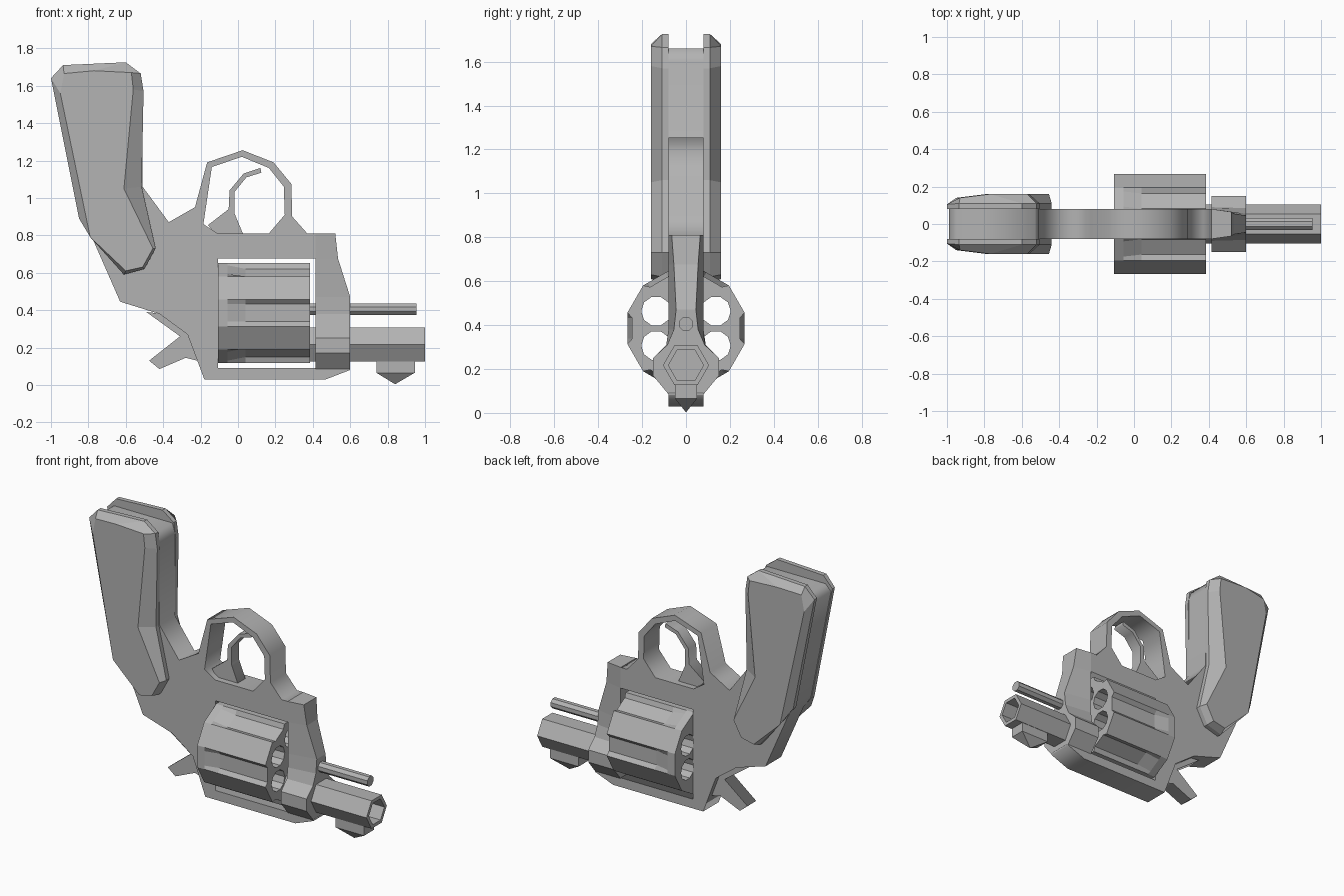
import bpy, bmesh
from math import sin, cos, tan, radians, pi
from mathutils import Vector

if "Cube" in bpy.data.objects:
    bpy.data.objects.remove(bpy.data.objects["Cube"])

steel = bpy.data.materials.new("grey_steel")
steel.use_nodes = True
GREY = (0.45, 0.45, 0.45, 1)
steel.diffuse_color = GREY
steel.node_tree.nodes["Principled BSDF"].inputs["Base Color"].default_value = GREY

AXIS_Z = 0.385    # cylinder axis height
BARREL_Z = 0.217  # barrel axis height


def plate(name, loops, half):
    """Flat plate in the xz plane; loops after the first are holes."""
    curve = bpy.data.curves.new(name, 'CURVE')
    curve.dimensions = '2D'
    curve.fill_mode = 'BOTH'
    curve.extrude = half
    for loop in loops:
        spline = curve.splines.new('POLY')
        spline.points.add(len(loop) - 1)
        for p, (x, z) in zip(spline.points, loop):
            p.co = (x, z, 0, 1)
        spline.use_cyclic_u = True
    obj = bpy.data.objects.new(name, curve)
    bpy.context.collection.objects.link(obj)
    obj.rotation_euler.x = pi / 2
    bpy.ops.object.select_all(action='DESELECT')
    obj.select_set(True)
    bpy.context.view_layer.objects.active = obj
    bpy.ops.object.convert(target='MESH')
    obj.data.materials.clear()
    obj.data.materials.append(steel)
    return obj


def loft(name, rings):
    """Skin matching rings of points and cap both ends."""
    bm = bmesh.new()
    rows = [[bm.verts.new(p) for p in ring] for ring in rings]
    n = len(rows[0])
    for a, b in zip(rows, rows[1:]):
        for i in range(n):
            j = (i + 1) % n
            bm.faces.new((a[i], a[j], b[j], b[i]))
    bm.faces.new(rows[0])
    bm.faces.new(rows[-1])
    bmesh.ops.recalc_face_normals(bm, faces=bm.faces)
    mesh = bpy.data.meshes.new(name)
    bm.to_mesh(mesh)
    bm.free()
    obj = bpy.data.objects.new(name, mesh)
    bpy.context.collection.objects.link(obj)
    mesh.materials.append(steel)
    return obj


def ring(x, radius, sides, y=0, z=0, turn=0):
    return [(x, y + radius * cos(2 * pi * i / sides + turn),
             z + radius * sin(2 * pi * i / sides + turn)) for i in range(sides)]


def cut(target, cutter):
    cutter.hide_render = True
    cutter.hide_viewport = True
    mod = target.modifiers.new("cut", 'BOOLEAN')
    mod.operation = 'DIFFERENCE'
    mod.solver = 'EXACT'
    mod.object = cutter


# Frame with trigger guard opening
frame = [(-.18, .03), (.47, .03), (.60, .08), (.60, .09), (-.107, .09),
         (-.107, .675), (.415, .675), (.415, .81), (.37, .81), (.29, .90),
         (.285, 1.075), (.19, 1.19), (.025, 1.255), (-.165, 1.19),
         (-.23, .95), (-.37, .87), (-.51, 1.06), (-.51, 1.60), (-.53, 1.66),
         (-.95, 1.66), (-.99, 1.62), (-.845, .89), (-.79, .81),
         (-.63, .445), (-.42, .38), (-.27, .27)]
guard_hole = [(-.185, .86), (-.14, 1.165), (.02, 1.22), (.165, 1.16),
              (.245, 1.06), (.25, .91), (.165, .81), (-.11, .81)]
plate("frame", [frame, guard_hole], .08)

# Front post: height, front x, rear half width, front half width
post = [(.81, .52, .08, .065), (.675, .535, .08, .055), (.47, .60, .08, .045),
        (.38, .60, .08, .055), (.31, .60, .09, .085), (.25, .60, .15, .15),
        (.17, .60, .15, .15), (.085, .60, .08, .08)]
loft("front_post", [[(.415, -r, z), (.415, r, z), (x, f, z), (x, -f, z)]
                    for z, x, r, f in post])


# Fluted cylinder
def fluted_ring(x, depth):
    pts = []
    for k in range(6):
        a = radians(60 * k)
        for t, inner in ((-15, False), (-10, True), (10, True), (15, False)):
            r = .267 - (depth if inner else 0)
            s = .267 * tan(radians(t))
            pts.append((x, r * cos(a) - s * sin(a),
                        AXIS_Z + r * sin(a) + s * cos(a)))
    return pts


cylinder = loft("cylinder", [fluted_ring(-.107, 0), fluted_ring(-.055, 0),
                             fluted_ring(.04, .022), fluted_ring(.385, .022)])
for k in range(6):
    a = radians(30 + 60 * k)
    bore = ring(0, .068, 10, .157 * cos(a), AXIS_Z + .157 * sin(a))
    cut(cylinder, loft("chamber_cutter", [[(x, y, z) for _, y, z in bore]
                                          for x in (-.3, .5)]))

# Barrel with open muzzle
loft("barrel", [ring(x, r, 6, 0, BARREL_Z) for x, r in
                ((.385, .105), (1.0, .105), (1.0, .08), (.65, .08))])

# Ejector rod
loft("ejector_rod", [ring(x, .034, 8, 0, .405, pi / 8) for x in (.37, .955)])

# Pointed front sight
sight = [[(.74, -.05, z), (.945, -.05, z), (.945, .05, z), (.74, .05, z)]
         for z in (.14, .065)]
tip = [(.84 + .002 * sx, .002 * sy, .005)
       for sx, sy in ((-1, -1), (1, -1), (1, 1), (-1, 1))]
loft("front_sight", sight + [tip])

# Hammer and trigger
plate("hammer", [[(-.49, .39), (-.31, .26), (-.475, .13), (-.42, .085),
                  (-.28, .145), (-.22, .13), (-.2, .3), (-.4, .38)]], .045)
plate("trigger", [[(.12, 1.16), (.03, 1.13), (-.045, 1.04), (-.05, .94),
                   (-.16, .855), (-.12, .80), (.03, .80), (-.02, .92),
                   (-.02, 1.03), (.045, 1.11), (.125, 1.135)]], .04)

# Grip panels: inner outline, then the smaller raised outline
grip_inner = [(-1.0, 1.64), (-.935, 1.71), (-.60, 1.725), (-.52, 1.665),
              (-.505, 1.57), (-.515, 1.06), (-.44, .73), (-.50, .62),
              (-.61, .59), (-.85, .89)]
grip_outer = [(-.95, 1.56), (-.93, 1.665), (-.77, 1.68), (-.57, 1.67),
              (-.56, 1.58), (-.61, 1.05), (-.455, .73), (-.51, .63),
              (-.60, .61), (-.79, .79)]
for side, name in ((1, "back_grip_panel"), (-1, "front_grip_panel")):
    loft(name, [[(x, side * .08, z) for x, z in grip_inner],
                [(x, side * (.105 if x < -.95 else .11), z) for x, z in grip_inner],
                [(x, side * (.14 if x < -.9 else .16), z) for x, z in grip_outer]])
